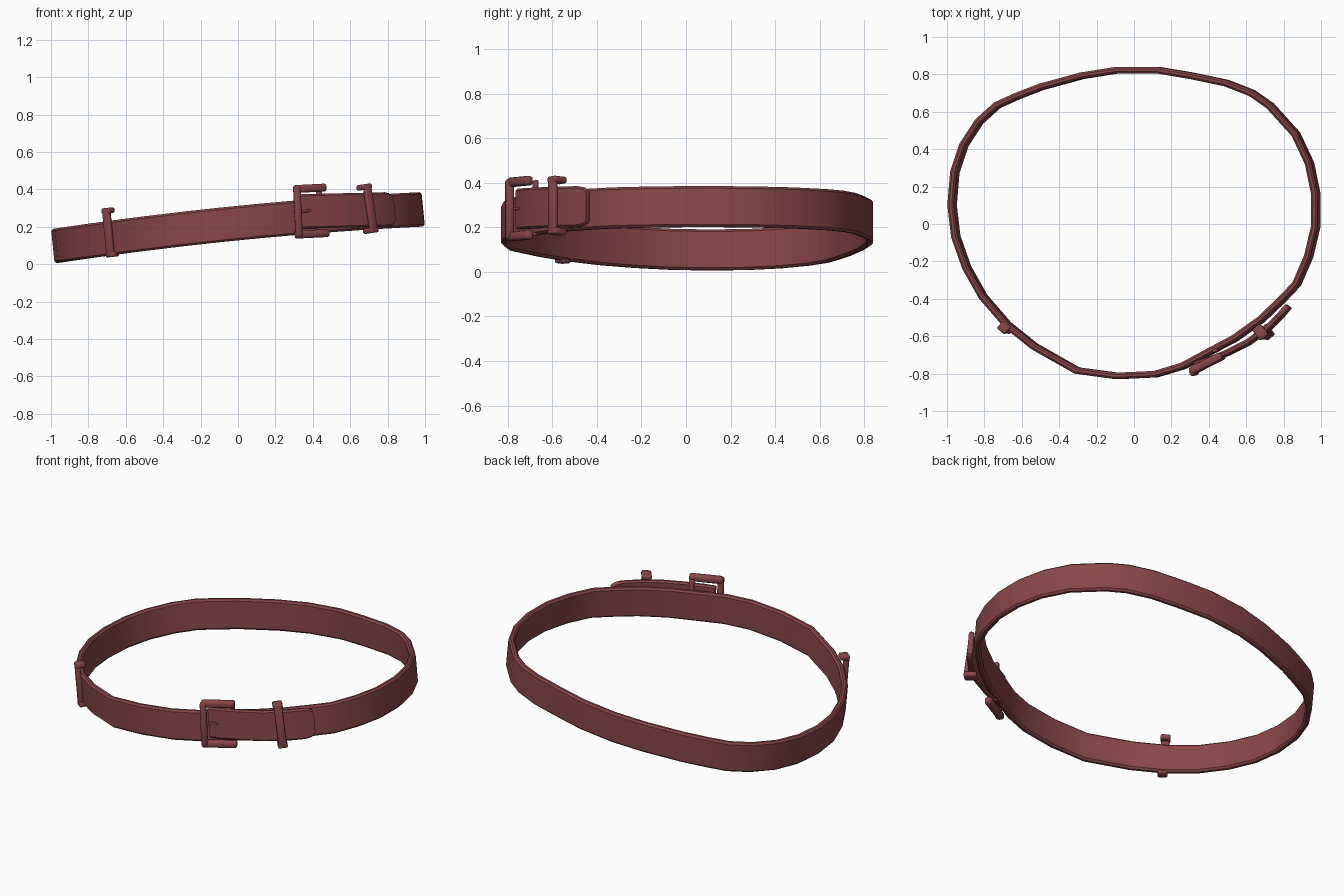
import bpy, bmesh
from math import radians, cos, sin
from mathutils import Vector, Matrix

cube = bpy.data.objects.get("Cube")
if cube:
    bpy.data.objects.remove(cube, do_unlink=True)

COLOUR = (0.25, 0.062, 0.064, 1)
leather = bpy.data.materials.new("dark_red_leather")
leather.use_nodes = True
leather.diffuse_color = COLOUR
bsdf = leather.node_tree.nodes["Principled BSDF"]
bsdf.inputs["Base Color"].default_value = COLOUR
bsdf.inputs["Roughness"].default_value = 0.7

UP = Vector((-0.1, 0, 1)).normalized()
HALF = 0.092


def finish(name, bm, angle=40):
    bmesh.ops.recalc_face_normals(bm, faces=bm.faces)
    mesh = bpy.data.meshes.new(name)
    bm.to_mesh(mesh)
    bm.free()
    mesh.materials.append(leather)
    obj = bpy.data.objects.new(name, mesh)
    bpy.context.collection.objects.link(obj)
    bpy.ops.object.select_all(action="DESELECT")
    obj.select_set(True)
    bpy.context.view_layer.objects.active = obj
    bpy.ops.object.shade_smooth_by_angle(angle=radians(angle))
    return obj


def strap(name, path, height, thick, closed, widths=None):
    """Sweep a rounded strap section along the outer line of the path."""
    pts = [Vector((x, y, height(x))) for x, y in path]
    n = len(pts)
    e = thick * 0.3
    h = HALF
    section = [(0, h - e), (-e, h), (e - thick, h), (-thick, h - e),
               (-thick, e - h), (e - thick, -h), (-e, -h), (0, e - h)]
    bm = bmesh.new()
    rings = []
    for i, p in enumerate(pts):
        a = pts[(i - 1) % n] if closed else pts[max(i - 1, 0)]
        b = pts[(i + 1) % n] if closed else pts[min(i + 1, n - 1)]
        out = UP.cross((b - a).normalized()).normalized()
        w = widths[i] if widths else 1
        rings.append([bm.verts.new(p + out * s + UP * u * w) for s, u in section])
    for i in range(n if closed else n - 1):
        r, q = rings[i], rings[(i + 1) % n]
        for k in range(8):
            m = (k + 1) % 8
            bm.faces.new((r[k], r[m], q[m], q[k]))
    if not closed:
        bm.faces.new(rings[0])
        bm.faces.new(rings[-1])
    return finish(name, bm)


def fitting(name, origin, degrees, lean, bars):
    """Rounded bars in a local frame: along the strap, up, outward."""
    up = Vector((-lean, 0, 1)).normalized()
    a = radians(degrees)
    along = Vector((cos(a), sin(a), 0))
    along = (along - up * along.dot(up)).normalized()
    frame = Matrix((along, up, along.cross(up))).transposed().to_4x4()
    frame.translation = origin
    bm = bmesh.new()
    for centre, size in bars:
        part = bmesh.new()
        bmesh.ops.create_cube(part, size=1, matrix=Matrix.Translation(centre)
                              @ Matrix.Diagonal((*size, 1)))
        bmesh.ops.bevel(part, geom=part.edges[:], offset=min(size) * 0.3,
                        segments=2, profile=0.5, affect="EDGES")
        bmesh.ops.transform(part, matrix=frame, verts=part.verts)
        temp = bpy.data.meshes.new("temp")
        part.to_mesh(temp)
        part.free()
        bm.from_mesh(temp)
        bpy.data.meshes.remove(temp)
    return finish(name, bm, 50)


# Main belt loop, seen from above, clockwise from the right side
loop = [(-.99, .1), (-.975, .28), (-.925, .43), (-.84, .56), (-.74, .65),
        (-.63, .7), (-.5, .75), (-.28, .81), (-.09, .84), (.13, .84),
        (.31, .81), (.5, .77), (.64, .715), (.74, .645), (.88, .49),
        (.955, .33), (.99, .16), (.988, -.02), (.95, -.18), (.885, -.33),
        (.8, -.42), (.69, -.525), (.55, -.625), (.4, -.705), (.27, -.775),
        (.12, -.82), (-.09, -.83), (-.31, -.8), (-.54, -.67), (-.69, -.55),
        (-.82, -.4), (-.91, -.24), (-.97, -.07)]
strap("belt_strap", loop, lambda x: 0.22 + 0.1 * x - 0.025 * x * x, 0.035, True)

# Overlapping tongue with a rounded tip
tongue = [(.838, -.448), (.835, -.452), (.824, -.465), (.8, -.494), (.73, -.565),
          (.62, -.645), (.5, -.705), (.4, -.745), (.335, -.765)]
strap("belt_tongue", tongue, lambda x: 0.274 + 0.025 * x, 0.03, False,
      [.6, .8, .93, 1, 1, 1, 1, 1, 1])

# Buckle frame: outer bar, two arms and the bar behind the tongue
fitting("buckle_frame", (.39, -.745, .284), 27, 0.05, [
    ((-.083, 0, .01), (.036, .27, .036)),
    ((0, .122, 0), (.19, .042, .042)),
    ((0, -.122, 0), (.2, .042, .042)),
    ((.075, 0, -.04), (.03, .25, .02))])
fitting("buckle_prong", (.36, -.757, .284), 25, 0.05,
        [((0, 0, .002), (.06, .014, .012))])


# Keepers: a bar over the strap, hooked inward at both ends
def keeper(name, origin, degrees, lean, gap):
    bars = [((0, 0, .012), (.046, .25, .026))]
    for side in (1, -1):
        bars.append(((0, side * .117, .025 - gap / 2), (.056, .03, gap)))
    fitting(name, origin, degrees, lean, bars)


keeper("tongue_keeper", (.7, -.588, .298), 39, 0.15, .075)
keeper("side_keeper", (-.685, -.555, .17), -40, 0.1, .055)
